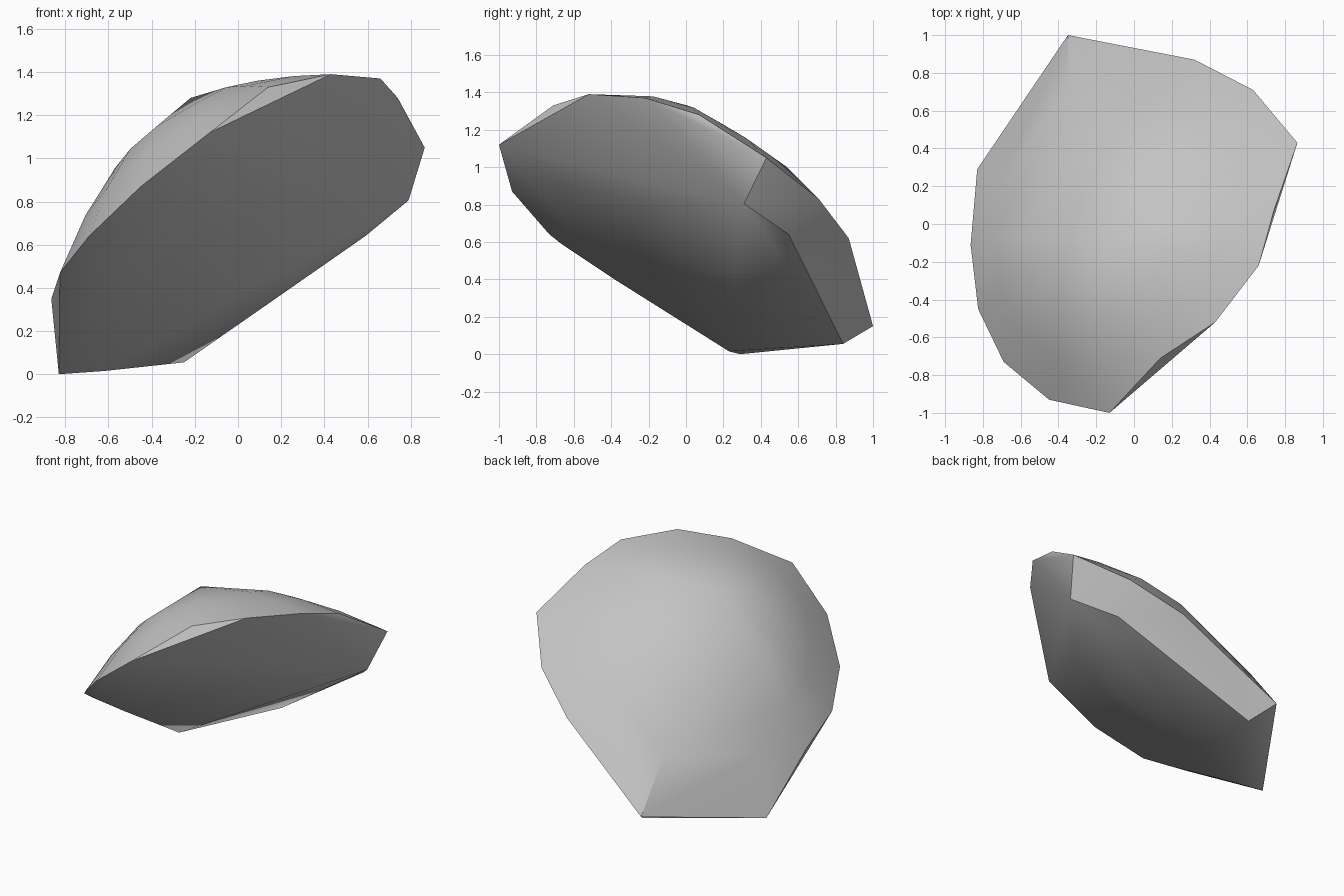
import bpy, bmesh
from mathutils import Vector

cube = bpy.data.objects.get("Cube")
if cube:
    bpy.data.objects.remove(cube, do_unlink=True)

stone = bpy.data.materials.new("plain grey")
stone.use_nodes = True
GREY = (0.55, 0.55, 0.55, 1)
stone.diffuse_color = GREY
stone.node_tree.nodes["Principled BSDF"].inputs["Base Color"].default_value = GREY

# Peak of the dome and the tilted axis it swells along
peak = Vector((-0.22, -0.10, 1.28))
axis = Vector((-0.45, 0.35, 0.83))

# Rim corners, each with how far the dome swells above it
rim = [
    ((-0.35, 1.0, 0.15), 0.08), ((0.32, 0.87, 0.62), 0.10),
    ((0.63, 0.71, 0.83), 0.10), ((0.865, 0.43, 1.05), 0.08),
    ((0.74, 0.07, 1.28), 0.06), ((0.66, -0.22, 1.37), 0.05),
    ((0.43, -0.52, 1.39), 0.03), ((0.14, -0.71, 1.33), 0.03),
    ((-0.13, -1.0, 1.12), 0.06), ((-0.45, -0.93, 0.87), 0.09),
    ((-0.69, -0.73, 0.64), 0.10), ((-0.825, -0.45, 0.47), 0.10),
    ((-0.865, -0.11, 0.35), 0.10), ((-0.83, 0.29, 0.0), 0.08),
]
# Corners of the cut underside, then its shallow belly
underside = [(0.79, 0.31, 0.805), (0.59, 0.55, 0.64),
             (-0.25, 0.84, 0.055), (-0.62, 0.23, 0.015),
             (-0.16, -0.86, 0.94), (0.31, -0.22, 0.79),
             (-0.63, -0.66, 0.585), (-0.61, -0.39, 0.405)]

# Rounded spokes from peak to rim, wrapped in a hull with the underside
bm = bmesh.new()
bm.verts.new(peak)
for corner, swell in rim:
    corner = Vector(corner)
    bm.verts.new(corner)
    for t, share in ((0.25, 0.45), (0.5, 1.0), (0.75, 0.75)):
        bm.verts.new(peak.lerp(corner, t) + axis * swell * share)
for corner in underside:
    bm.verts.new(corner)
bmesh.ops.convex_hull(bm, input=bm.verts)
loose = [v for v in bm.verts if not v.link_faces]
bmesh.ops.delete(bm, geom=loose, context="VERTS")
bmesh.ops.recalc_face_normals(bm, faces=bm.faces)

mesh = bpy.data.meshes.new("rock_fragment")
bm.to_mesh(mesh)
bm.free()
mesh.materials.append(stone)
rock = bpy.data.objects.new("rock_fragment", mesh)
bpy.context.collection.objects.link(rock)

# Soft dome with crisp rim edges
bpy.ops.object.select_all(action="DESELECT")
rock.select_set(True)
bpy.context.view_layer.objects.active = rock
bpy.ops.object.shade_smooth_by_angle(angle=0.55)
